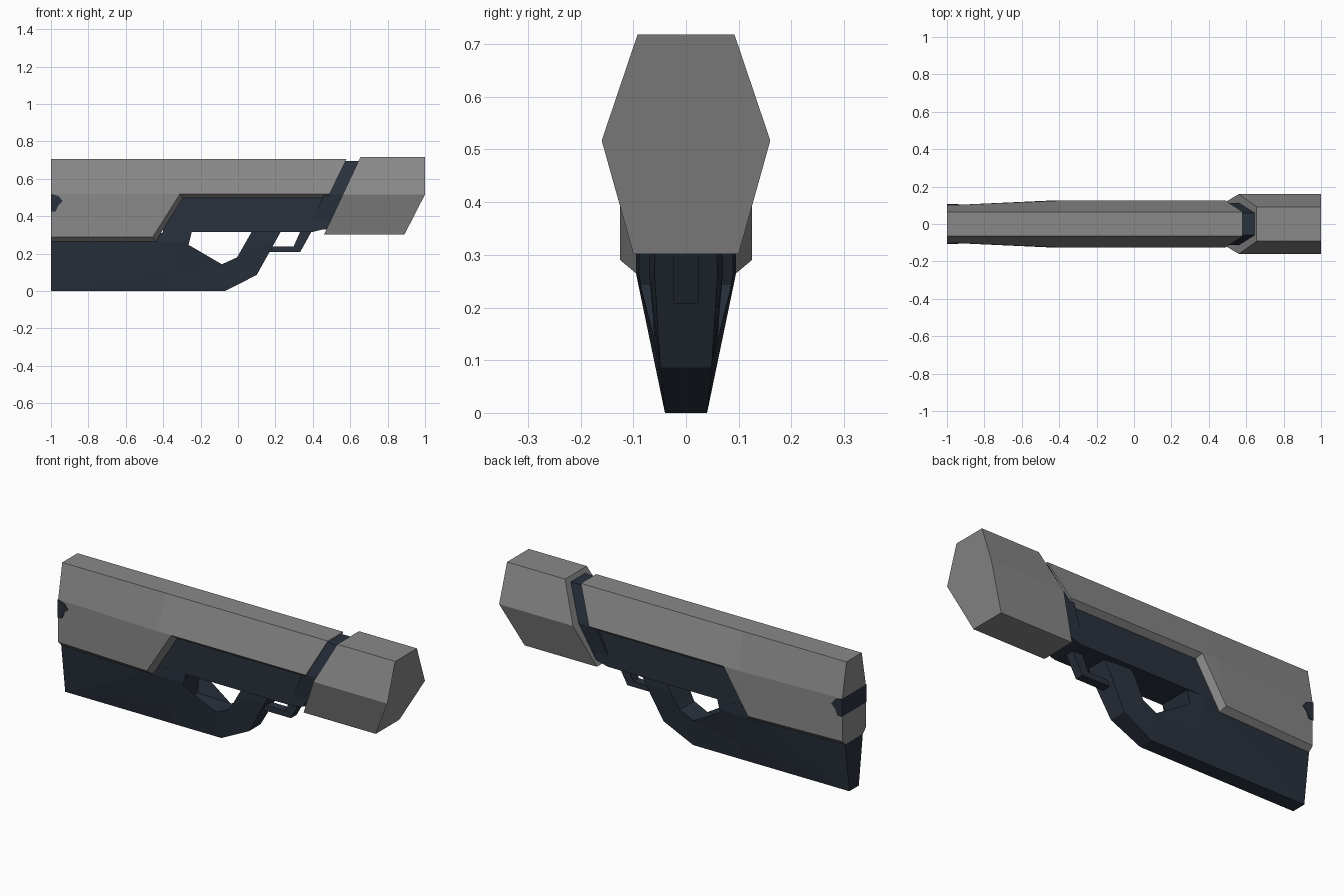
import bpy, bmesh

if "Cube" in bpy.data.objects:
    bpy.data.objects.remove(bpy.data.objects["Cube"])


def material(name, rgb):
    m = bpy.data.materials.new(name)
    m.diffuse_color = (*rgb, 1)
    m.use_nodes = True
    m.node_tree.nodes["Principled BSDF"].inputs["Base Color"].default_value = m.diffuse_color
    return m


GRAY = material("shell gray", (0.25, 0.25, 0.25))
DARK = material("dark blue gray", (0.023, 0.032, 0.048))


def finish(bm, name, mat):
    bmesh.ops.remove_doubles(bm, verts=bm.verts, dist=1e-5)
    bmesh.ops.recalc_face_normals(bm, faces=bm.faces)
    me = bpy.data.meshes.new(name)
    bm.to_mesh(me)
    bm.free()
    me.materials.append(mat)
    ob = bpy.data.objects.new(name, me)
    bpy.context.collection.objects.link(ob)
    return ob


def loft(name, sections, mat):
    """Join half sections (+y side, bottom to top), mirrored in y, into a closed hull."""
    bm = bmesh.new()
    rings = []
    for sec in sections:
        pts = sec + [(x, -y, z) for x, y, z in reversed(sec)]
        rings.append([bm.verts.new(p) for p in pts])
    n = len(rings[0])
    for a, b in zip(rings, rings[1:]):
        for i in range(n):
            j = (i + 1) % n
            bm.faces.new((a[i], a[j], b[j], b[i]))
    bm.faces.new(rings[0])
    bm.faces.new(rings[-1])
    return finish(bm, name, mat)


def plate(name, outline, half, mat, cuts=()):
    """Side outline (x, z) given thickness; half(x, z) is the half width in y."""
    bm = bmesh.new()
    sides = [[bm.verts.new((x, s, z)) for x, z in outline] for s in (-1, 1)]
    n = len(outline)
    for i in range(n):
        j = (i + 1) % n
        bm.faces.new((sides[0][i], sides[0][j], sides[1][j], sides[1][i]))
    caps = [bm.faces.new(s) for s in sides]
    bmesh.ops.triangulate(bm, faces=caps)
    for co, no in cuts:
        bmesh.ops.bisect_plane(bm, geom=bm.verts[:] + bm.edges[:] + bm.faces[:],
                               plane_co=co, plane_no=no)
    for v in bm.verts:
        v.co.y *= half(v.co.x, v.co.z)
    return finish(bm, name, mat)


# Upper shell: rows are lower lip, lower edge, widest line, top edge
loft("upper_shell", [
    [(-1, .075, .265), (-1, .10, .29), (-1, .10, .52), (-1, .065, .705)],
    [(-.44, .095, .265), (-.455, .125, .29), (-.40, .125, .52), (-.38, .065, .705)],
    [(-.295, .095, .497), (-.31, .125, .52), (-.31, .125, .52), (-.31, .065, .705)],
    [(.478, .095, .497), (.49, .125, .52), (.49, .125, .52), (.58, .065, .705)],
], GRAY)


# Muzzle block with slanted rear and undercut front
def slant(z):
    return .46 + .469 * (z - .302)


hexagon = [(.10, .302), (.16, .517), (.092, .718)]
loft("muzzle_block", [
    [(slant(z), y, z) for y, z in hexagon],
    [(x, y, z) for x, (y, z) in zip((.89, 1, 1), hexagon)],
], GRAY)

# Dark neck between shell and muzzle
neck = [(.088, .33), (.113, .515), (.06, .694)]
loft("neck", [[(slant(z) + d, y, z) for y, z in neck] for d in (-.10, .02)], DARK)

# Inner frame under the shell
plate("inner_frame",
      [(-.40, .316), (.40, .316), (.455, .33), (.53, .497), (.53, .55), (-.30, .55), (-.40, .40)],
      lambda x, z: .094, DARK)


# Stock and grip, narrowing toward the base, the rear and the front
def stock_half(x, z):
    f = 1 - .38 * (-.35 - x) / .65 if x < -.35 else 1 - .67 * (x + .35) / .58
    return .04 + .055 * min(z / .265, 1) * f


plate("stock_and_grip",
      [(-1, .266), (-1, 0), (-.07, 0), (.10, .086), (.23, .32), (.075, .32), (-.005, .18),
       (-.086, .143), (-.29, .143), (-.29, .243), (-.246, .32), (-.39, .32), (-.45, .266)],
      stock_half, DARK,
      [((-.35, 0, 0), (1, 0, 0)), ((0, 0, .265), (0, 0, 1))])

# Trigger guard
plate("trigger_guard",
      [(.15, .208), (.332, .208), (.40, .33), (.338, .33), (.297, .237), (.15, .237)],
      lambda x, z: .024, DARK)

# Dark rear socket showing through the end of the shell
plate("rear_socket",
      [(-1.001, .425), (-.975, .425), (-.96, .46), (-.937, .48), (-.96, .508), (-1.001, .52)],
      lambda x, z: .106, DARK)
